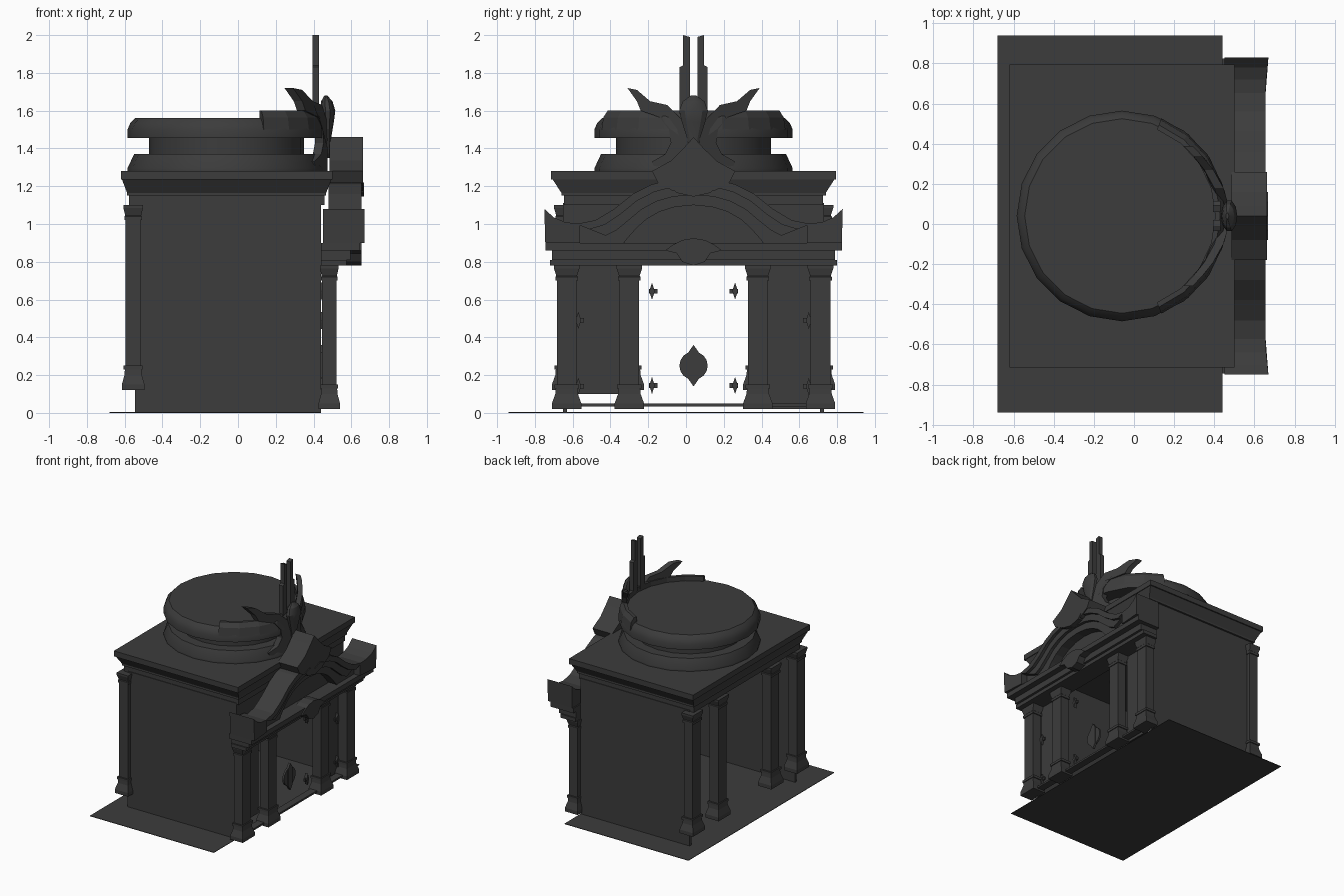
import bpy, bmesh, math
from mathutils import Vector

cube = bpy.data.objects.get("Cube")
if cube:
    bpy.data.objects.remove(cube, do_unlink=True)

C = 0.04  # y of the building's axis of symmetry

stone = bpy.data.materials.new("dark_stone")
stone.use_nodes = True
COLOR = (0.045, 0.045, 0.045, 1)
stone.diffuse_color = COLOR
stone.node_tree.nodes["Principled BSDF"].inputs["Base Color"].default_value = COLOR


def finish(name, bm, smooth=False):
    bmesh.ops.recalc_face_normals(bm, faces=bm.faces)
    mesh = bpy.data.meshes.new(name)
    bm.to_mesh(mesh)
    bm.free()
    mesh.materials.append(stone)
    ob = bpy.data.objects.new(name, mesh)
    bpy.context.scene.collection.objects.link(ob)
    if smooth:
        bpy.ops.object.select_all(action='DESELECT')
        ob.select_set(True)
        bpy.context.view_layer.objects.active = ob
        bpy.ops.object.shade_smooth_by_angle(angle=math.radians(25))
    return ob


def loft(name, rings, smooth=False):
    """Join a stack of equal-length point rings and cap both ends."""
    bm = bmesh.new()
    vs = [[bm.verts.new(p) for p in ring] for ring in rings]
    n = len(vs[0])
    for a, b in zip(vs, vs[1:]):
        for i in range(n):
            j = (i + 1) % n
            bm.faces.new((a[i], a[j], b[j], b[i]))
    bm.faces.new(vs[0])
    bm.faces.new(vs[-1])
    return finish(name, bm, smooth)


def rect(x0, x1, y0, y1, z):
    return [(x0, y0, z), (x1, y0, z), (x1, y1, z), (x0, y1, z)]


def box(name, x0, x1, y0, y1, z0, z1):
    return loft(name, [rect(x0, x1, y0, y1, z0), rect(x0, x1, y0, y1, z1)])


def prism(name, pts, x0, x1, side=1, bend=0):
    """Extrude a (sideways, height) outline along x, bending it back if asked."""
    return loft(name, [[(x - bend * u * u, C + side * u, z) for u, z in pts]
                       for x in (x0, x1)])


def both(half):
    """Complete a half outline running from axis to axis."""
    return half + [(-u, z) for u, z in reversed(half) if u > 0]


def column(name, x, y, z0, z1, r):
    h = z0 + 0.13
    prof = [(z0, 1.5), (z0 + 0.03, 1.5), (z0 + 0.08, 1.15), (h - 0.02, 1.1),
            (h - 0.02, 1.25), (h, 1.25), (h, 1), (z1 - 0.08, 1), (z1 - 0.08, 1.15),
            (z1 - 0.06, 1.15), (z1 - 0.055, 1.05), (z1 - 0.015, 1.3), (z1, 1.3)]
    rx, ry = r
    loft(name, [rect(x - rx * s, x + rx * s, y - ry * s, y + ry * s, z) for z, s in prof])


# Ground sheet, side walls and threshold
box("ground", -0.68, 0.44, -0.94, 0.94, 0, 0.004)
for s, side in ((-1, "right"), (1, "left")):
    y0, y1 = sorted((C + s * 0.67, C + s * 0.69))
    box(side + "_wall", -0.545, 0.44, y0, y1, 0, 1.11)
box("threshold", 0.44, 0.5, C - 0.6, C + 0.6, 0.035, 0.05)
box("front_lintel", 0.41, 0.44, C - 0.69, C + 0.69, 0.78, 1.11)

# Columns, panels and door fittings
for s, side in ((-1, "right"), (1, "left")):
    for u, place in ((0.672, "outer"), (0.34, "inner")):
        y = C + s * u
        column(f"{side}_{place}_front_column", 0.483, y, 0.02, 0.78, (0.038, 0.052))
        column(f"{side}_{place}_back_column", -0.555, y, 0.12, 1.1, (0.04, 0.052))
    y0, y1 = sorted((C + s * 0.39, C + s * 0.625))
    box(side + "_panel", 0.42, 0.432, y0, y1, 0.1 if s < 0 else 0.02, 0.78)
    for u, heights in ((0.22, (0.645, 0.145)), (0.61, (0.49, 0.14))):
        for z in heights:
            prism(side + "_hinge", [(u - 0.015, z), (u, z - 0.045), (u + 0.015, z), (u, z + 0.045)],
                  0.425, 0.45, s)
            prism(side + "_hinge_bar", [(u - 0.03, z - 0.012), (u + 0.015, z - 0.012),
                                        (u + 0.015, z + 0.012), (u - 0.03, z + 0.012)], 0.43, 0.442, s)
disc = [(0.075 * math.cos(a * math.pi / 8), 0.25 + 0.075 * math.sin(a * math.pi / 8))
        for a in range(16)]
prism("door_boss", disc, 0.425, 0.44)
prism("door_boss_points", [(0, 0.14), (0.028, 0.18), (0.028, 0.32), (0, 0.36),
                           (-0.028, 0.32), (-0.028, 0.18)], 0.428, 0.446)

# Main cornice
corners = [(1.1, 0.07), (1.15, 0.07), (1.15, 0.055), (1.165, 0.055), (1.235, 0.01),
           (1.235, 0), (1.28, 0)]
loft("cornice", [rect(-0.62 + d * 0.6, 0.5 - d * 0.6, C - 0.755 + d, C + 0.755 - d, z)
                 for z, d in corners])

# Round drum on the roof
drum = [(1.28, 0.525), (1.295, 0.525), (1.37, 0.49), (1.37, 0.41), (1.455, 0.41),
        (1.455, 0.525), (1.5, 0.525), (1.535, 0.51), (1.56, 0.485)]
N = 20
loft("roof_drum", [[(-0.06 + r * math.cos(2 * math.pi * i / N), C + r * math.sin(2 * math.pi * i / N), z)
                    for i in range(N)] for z, r in drum], True)
section = [(0.465, 1.55), (0.525, 1.5), (0.515, 1.565), (0.49, 1.6), (0.465, 1.6)]
loft("drum_crest", [[(-0.06 + r * math.cos(a), C + r * math.sin(a), z) for r, z in section]
                    for a in [math.radians(-68 + 136 * i / 8) for i in range(9)]])

# Entablature over the front columns
box("entablature_low", 0.44, 0.575, C - 0.76, C + 0.76, 0.78, 0.81)
box("entablature_mid", 0.44, 0.595, C - 0.75, C + 0.75, 0.81, 0.86)
box("entablature_top", 0.44, 0.645, C - 0.785, C + 0.785, 0.86, 0.9)

# Curved pediment: stepped bands between an outer and an inner arch
outer = [(0, 1.24), (0.12, 1.235), (0.22, 1.21), (0.32, 1.16), (0.42, 1.08), (0.52, 1.02), (0.62, 1.0)]
inner = [(0, 1.1), (0.1, 1.09), (0.18, 1.065), (0.25, 1.025), (0.3, 0.98), (0.34, 0.935), (0.37, 0.9)]


def between(t):
    return [tuple(Vector(a).lerp(Vector(b), t)) for a, b in zip(outer, inner)]


for name, t0, t1, x1 in (("upper", 0, 0.28, 0.655), ("middle", 0.28, 0.62, 0.63),
                         ("lower", 0.62, 1, 0.605)):
    top, low = between(t0), between(t1)
    ring = top + [(-u, z) for u, z in top[1:]][::-1]
    for s in (-1, 1):
        prism(f"pediment_{name}_band", top + low[::-1], 0.48, x1, s)
tympanum = both(inner)
prism("tympanum", tympanum, 0.48, 0.53)
for s in (-1, 1):
    prism("pediment_shoulder", [(0.62, 1.0), (0.62, 0.9), (0.36, 0.9)], 0.48, 0.6, s)
    # Upturned end of the pediment, flaring outward
    horn = [(0.6, 1.0), (0.68, 1.01), (0.74, 1.035), (0.79, 1.08), (0.785, 0.9), (0.6, 0.9)]
    loft("pediment_horn", [[(0.45, C + s * u, z) for u, z in horn],
                           [(0.655 + 0.1 * max(u - 0.64, 0), C + s * u, z) for u, z in horn]])

# Keystone, ribbon and medallion
prism("keystone", both([(0, 1.46), (0.05, 1.405), (0.12, 1.335), (0.22, 1.28), (0.19, 1.22),
                        (0.11, 1.175), (0, 1.17)]), 0.485, 0.662)
prism("keystone_ribbon", both([(0, 1.19), (0.07, 1.22), (0.12, 1.2), (0.09, 1.165), (0, 1.145)]),
      0.62, 0.667)
prism("medallion", both([(0, 0.925), (0.06, 0.915), (0.11, 0.89), (0.15, 0.86), (0.09, 0.845),
                         (0.06, 0.8), (0, 0.78)]), 0.56, 0.655)

# Crest ornament: twin blades, shield and spreading leaves
blade = [(0.02, 1.58), (0.02, 1.99), (0.055, 2.0), (0.055, 1.84), (0.075, 1.83), (0.075, 1.58)]
leaf = [(0.35, 1.72), (0.3, 1.71), (0.23, 1.65), (0.14, 1.63), (0.06, 1.55), (0.02, 1.4),
        (0.02, 1.28), (0.2, 1.28), (0.22, 1.33), (0.15, 1.37), (0.12, 1.43), (0.13, 1.5),
        (0.18, 1.565), (0.28, 1.6), (0.3, 1.65)]
for s, side in ((-1, "right"), (1, "left")):
    prism(side + "_blade", blade, 0.395, 0.43, s)
    prism(side + "_leaf", leaf, 0.43, 0.475, s, 1.5)
shield = [(1.35, 0.02, 0.48), (1.45, 0.035, 0.475), (1.54, 0.065, 0.475), (1.6, 0.08, 0.475),
          (1.65, 0.06, 0.47), (1.68, 0.015, 0.465)]
loft("crest_shield", [[(x + 0.5 * r * math.cos(a * math.pi / 5), C + r * math.sin(a * math.pi / 5), z)
                       for a in range(10)] for z, r, x in shield], True)
